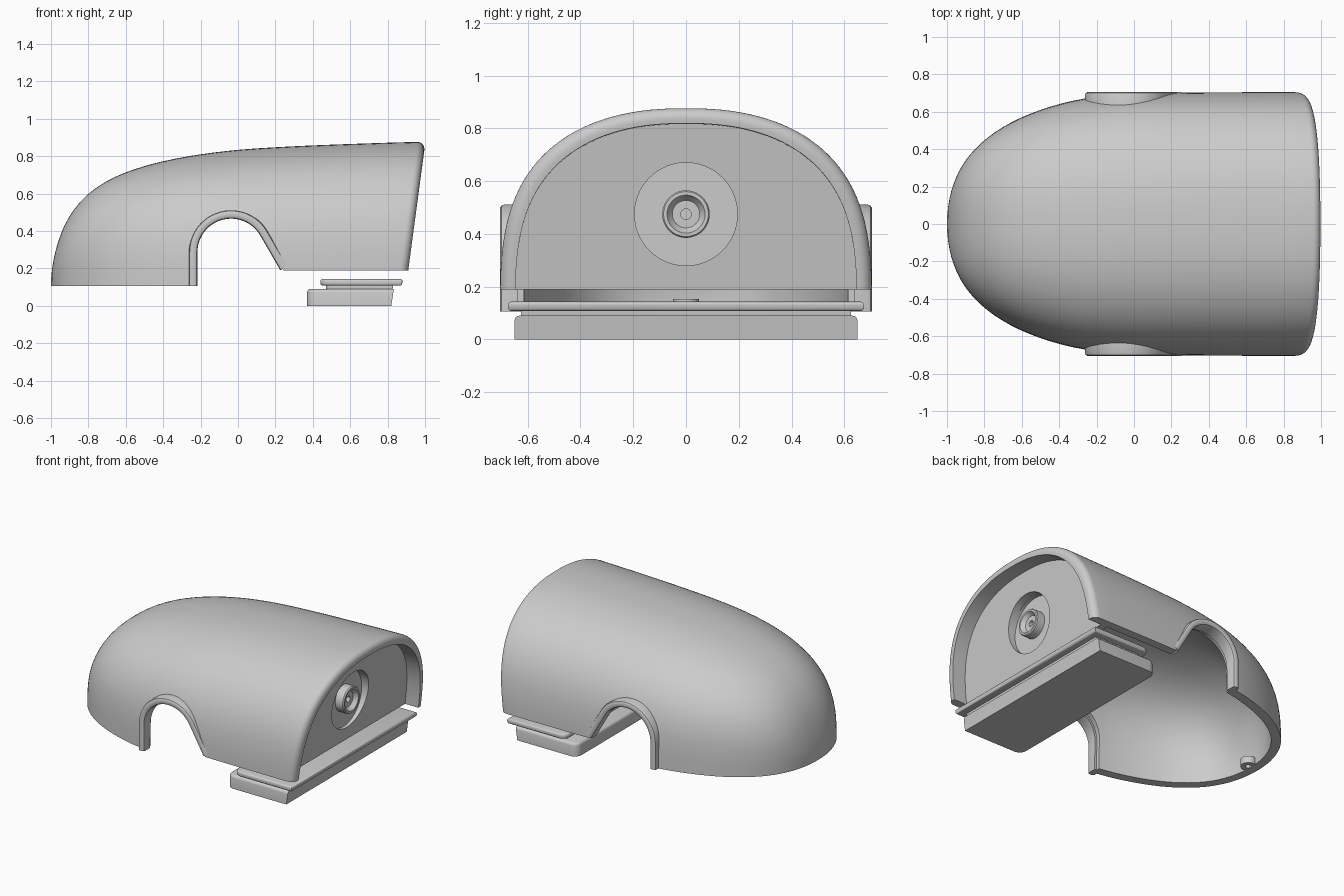
import bpy, bmesh, math
from mathutils import Matrix, Vector

old = bpy.data.objects.get("Cube")
if old:
    bpy.data.objects.remove(old, do_unlink=True)

grey = bpy.data.materials.new("plain grey")
grey.use_nodes = True
grey.diffuse_color = (0.6, 0.6, 0.6, 1)
grey.node_tree.nodes["Principled BSDF"].inputs["Base Color"].default_value = (0.6, 0.6, 0.6, 1)

FLOOR, EDGE, WALL, ROUND, SLOPE = 0.105, 0.19, 0.058, 0.045, 0.134
HEIGHTS = [0, .17, .34, .475, .573, .642, .692, .727, .747, .761, .772]
WIDTHS = [0, .165, .31, .43, .53, .61, .668, .695, .703, .705, .705]
SIDE_POWER, TOP_POWER = 2.3, 3.0


def make(name, bm, smooth=True):
    bmesh.ops.remove_doubles(bm, verts=bm.verts, dist=1e-5)
    bmesh.ops.recalc_face_normals(bm, faces=bm.faces)
    mesh = bpy.data.meshes.new(name)
    bm.to_mesh(mesh)
    bm.free()
    mesh.materials.append(grey)
    ob = bpy.data.objects.new(name, mesh)
    bpy.context.collection.objects.link(ob)
    if smooth:
        shade(ob)
    return ob


def select(ob):
    bpy.ops.object.select_all(action="DESELECT")
    ob.select_set(True)
    bpy.context.view_layer.objects.active = ob


def shade(ob):
    select(ob)
    bpy.ops.object.shade_smooth_by_angle(angle=math.radians(35))


def cut(ob, cutter):
    mod = ob.modifiers.new("cut", "BOOLEAN")
    mod.operation, mod.solver, mod.object = "DIFFERENCE", "EXACT", cutter
    select(ob)
    bpy.ops.object.modifier_apply(modifier=mod.name)
    bpy.data.objects.remove(cutter, do_unlink=True)
    shade(ob)


def prism(outline, push):
    """Solid from a closed outline pushed along a vector."""
    bm = bmesh.new()
    face = bm.faces.new([bm.verts.new(p) for p in outline])
    new = bmesh.ops.extrude_face_region(bm, geom=[face], use_keep_orig=True)["geom"]
    bmesh.ops.translate(bm, vec=push, verts=[g for g in new if isinstance(g, bmesh.types.BMVert)])
    return bm


def skin(bm, rings, wrap=False):
    """Quads between successive rings of points."""
    rows = [[bm.verts.new(p) for p in ring] for ring in rings]
    for a, b in zip(rows, rows[1:]):
        n = len(a)
        for j in range(n if wrap else n - 1):
            bm.faces.new((a[j], a[(j + 1) % n], b[(j + 1) % n], b[j]))
    return rows


def turn(name, profile, place):
    """Radius and depth pairs spun about the local z axis."""
    rings = []
    for i in range(65):
        a = math.tau * i / 64
        rings.append([place @ Vector((r * math.cos(a), r * math.sin(a), d)) for r, d in profile])
    bm = bmesh.new()
    skin(bm, rings)
    bmesh.ops.dissolve_degenerate(bm, dist=1e-5, edges=bm.edges)
    make(name, bm)


def sample(table, x):
    """Smooth lookup along the body, denser towards the nose."""
    f = math.sqrt(max(0, (x + 1) / 2)) * 10
    i = min(int(f), 9)
    u = f - i
    p1, p2 = table[i], table[i + 1]
    p0 = table[i - 1] if i else -p2
    p3 = table[min(i + 2, 10)]
    return p1 + u / 2 * (p2 - p0 + u * (2 * p0 - 5 * p1 + 4 * p2 - p3 + u * (3 * (p1 - p2) + p3 - p0)))


def section(x, w, h, count=64):
    """Domed cross-section, leaning forward at the open end."""
    k = min(1, max(0, (x - 0.3) / 0.6))
    lean = SLOPE * k * k * (3 - 2 * k)
    pts = []
    for j in range(count + 1):
        a = math.pi * j / count
        c, s = math.cos(a), max(0, math.sin(a))
        z = FLOOR + h * s ** (2 / TOP_POWER)
        pts.append((x - lean * (0.86 - z), w * math.copysign(abs(c) ** (2 / SIDE_POWER), c), z))
    return pts


def body_y(x, z):
    q = max(0, (z - FLOOR) / sample(HEIGHTS, x))
    return sample(WIDTHS, x) * max(0, 1 - q ** TOP_POWER) ** (1 / SIDE_POWER)


# Domed shell: outer skin, rounded open end, inner skin, bottom rim
outer, inner = [], []
t_end = math.sqrt((2 - ROUND) / 2)
stations = [(-1 + 2 * (t_end * i / 36) ** 2, 0) for i in range(37)]
for i in range(1, 8):
    a = math.pi / 2 * i / 7
    stations.append((1 - ROUND + ROUND * math.sin(a), ROUND * (1 - math.cos(a))))
for x, inset in stations:
    w, h = sample(WIDTHS, x), sample(HEIGHTS, x)
    outer.append(section(x, w - inset, h - inset))
    inner.append(section(1 - (1 - x) * (1 - WALL / 2), w * (1 - WALL / 0.705), h * (1 - WALL / 0.772)))
bm = bmesh.new()
rows = skin(bm, outer + inner[::-1])
for i in range(len(outer) - 1):
    for j in (0, -1):
        bm.faces.new((rows[i][j], rows[i + 1][j], rows[-2 - i][j], rows[-1 - i][j]))
bmesh.ops.dissolve_degenerate(bm, dist=1e-5, edges=bm.edges)
shell = make("shell", bm, False)


# Side openings and the raised bottom edge behind them
def arch(r, low):
    """Points and outward directions along the side opening."""
    cx, cz = -0.037, 0.286
    path = [((cx - r, FLOOR + (cz - FLOOR) * i / 6), (-1, 0)) for i in range(6)]
    for i in range(25):
        a = math.pi - math.radians(150) * i / 24
        d = (math.cos(a), math.sin(a))
        path.append(((cx + r * d[0], cz + r * d[1]), d))
    (ex, ez), d = path[-1]
    run = (ez - low) / d[0]
    for i in range(1, 7):
        path.append(((ex + d[1] * run * i / 6, ez - d[0] * run * i / 6), d))
    return path


opening = [p for p, d in arch(0.195, EDGE)]
opening = [(opening[0][0], -0.1)] + opening + [(1.3, EDGE), (1.3, -0.1)]
cut(shell, make("opening_cutter", prism([(x, -1, z) for x, z in opening], (0, 2, 0)), False))

# Rounded lips around the side openings
for side, label in ((1, "left"), (-1, "right")):
    rings = []
    for (x, z), (dx, dz) in arch(0.18, EDGE):
        y_in = min(body_y(x, z) - 0.04, 0.645)
        profile = [(0, y_in), (0, .69), (.004, .70), (.012, .705), (.032, .705),
                   (.041, .70), (.045, .69), (.045, y_in)]
        rings.append([(x + dx * d, side * y, max(z + dz * d, FLOOR)) for d, y in profile])
    bm = bmesh.new()
    rows = skin(bm, rings, wrap=True)
    bm.faces.new(rows[0])
    bm.faces.new(rows[-1])
    make(label + "_opening_lip", bm)

# Recessed leaning end panel with a round hole
CENTRE = Vector((0.848, 0, 0.475))
half = [(y, z) for _, y, z in section(0, 0.705 - 0.05, 0.772 - 0.05) if z > EDGE]
half = [(half[0][0] + 0.002, EDGE)] + half + [(half[-1][0] - 0.002, EDGE)]
outline = [(CENTRE.x + SLOPE * (z - CENTRE.z), y, z) for y, z in half]
panel = make("end_panel", prism(outline, (-0.05, 0, 0)), False)
place = Matrix.Translation(CENTRE) @ Matrix.Rotation(math.pi / 2, 4, "Y")
bm = bmesh.new()
bmesh.ops.create_cone(bm, cap_ends=True, segments=64, radius1=0.195, radius2=0.195, depth=0.3, matrix=place)
cut(panel, make("hole_cutter", bm, False))

# Dish and hollow boss set square to the body
turn("dish_and_boss", [(0, -.075), (.205, -.075), (.205, -.03), (.195, -.03), (.195, -.05),
                       (.09, -.05), (.09, .005), (.085, .012), (.072, .012), (.068, .005),
                       (.052, -.015), (.02, -.015), (.02, -.045), (0, -.045)], place)


# Base block, neck and top plate with rounded inner corners
def slab(name, x0, x1, width, z0, z1, corner, lean, bevel, rounded):
    plan = [(x1, -width, z0), (x1, width, z0)]
    for side, turns in ((1, range(7)), (-1, range(6, -1, -1))):
        for i in turns:
            a = math.pi / 2 * i / 6
            plan.append((x0 + corner * (1 - math.sin(a)),
                         side * (width - corner * (1 - math.cos(a))), z0))
    bm = prism(plan, (0, 0, z1 - z0))
    edges = [e for e in bm.edges if rounded(*[v.co.copy() for v in e.verts])]
    for v in bm.verts:
        if v.co.z > z0 + 1e-4 and v.co.x > x1 - 1e-4:
            v.co.x += lean
    bmesh.ops.bevel(bm, geom=edges, offset=bevel, segments=3, profile=0.5, affect="EDGES")
    make(name, bm)


slab("base_block", .37, .82, 0.65, 0, .09, .05, .013, .018,
     lambda a, b: min(a.z, b.z) > 0.08 and min(a.x, b.x) < 0.8)
slab("base_neck", .47, .825, 0.625, .08, .12, .03, .005, .002, lambda a, b: a.z == b.z)
slab("top_plate", .44, .876, 0.675, .108, .143, .05, .004, .012, lambda a, b: abs(a.z - b.z) < 0.01)

# Hollow fixing boss inside the nose
turn("nose_boss", [(0, .048), (.05, .048), (.05, 0), (.02, 0), (.02, .03), (0, .03)],
     Matrix.Translation((-0.925, 0, FLOOR)))
